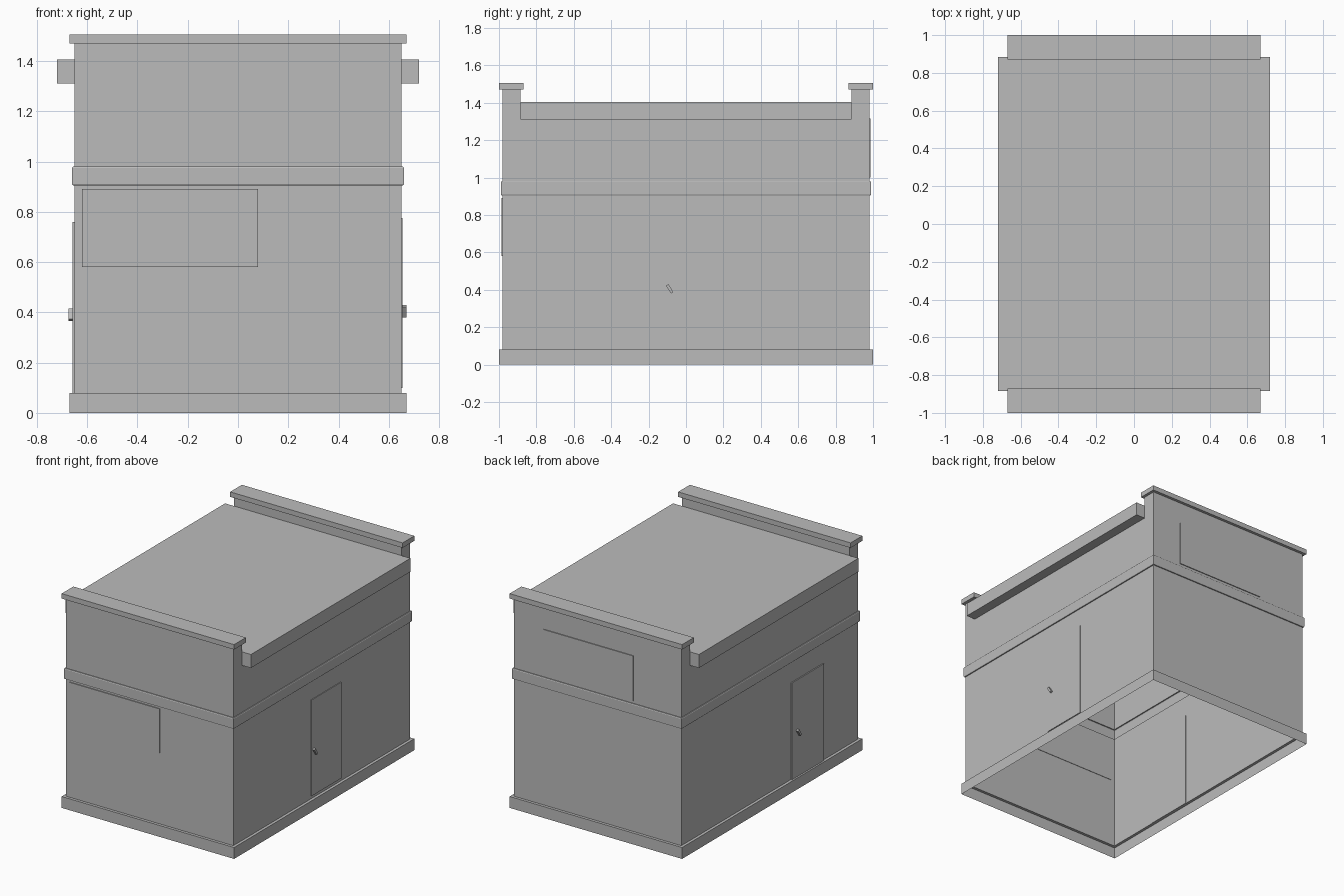
import bpy
import bmesh
import math
from mathutils import Matrix, Vector

old = bpy.data.objects.get("Cube")
if old:
    bpy.data.objects.remove(old, do_unlink=True)

# Single flat colour
grey = bpy.data.materials.new("plain_grey")
grey.use_nodes = True
grey.diffuse_color = (0.5, 0.5, 0.5, 1)
grey.node_tree.nodes["Principled BSDF"].inputs["Base Color"].default_value = (0.5, 0.5, 0.5, 1)


def finish(name, bm):
    mesh = bpy.data.meshes.new(name)
    bm.to_mesh(mesh)
    bm.free()
    mesh.materials.append(grey)
    obj = bpy.data.objects.new(name, mesh)
    bpy.context.collection.objects.link(obj)
    return obj


def box(name, low, high, tilt=0):
    """Box between two corners, optionally tilted about its own x axis."""
    low, high = Vector(low), Vector(high)
    bm = bmesh.new()
    bmesh.ops.create_cube(bm, size=1)
    place = (Matrix.Translation((low + high) / 2) @ Matrix.Rotation(tilt, 4, "X")
             @ Matrix.Diagonal((*(high - low), 1)))
    bm.transform(place)
    return finish(name, bm)


def shell(name, profile):
    """Open rectangular shell lofted through (outset, height) steps."""
    bm = bmesh.new()
    rings = []
    for out, z in profile:
        x, y = WALL_X + out, WALL_Y + out
        rings.append([bm.verts.new((sx * x, sy * y, z))
                      for sx, sy in ((-1, -1), (1, -1), (1, 1), (-1, 1))])
    for a, b in zip(rings, rings[1:]):
        for i in range(4):
            j = (i + 1) % 4
            bm.faces.new((a[i], a[j], b[j], b[i]))
    return finish(name, bm)


WALL_X, WALL_Y = 0.65, 0.98
EAVES, ROOF_END = 1.31, 0.885

# Walls with base skirt and floor band, hollow and open underneath
shell("walls", [(0.02, 0), (0.02, 0.08), (0, 0.08), (0, 0.905), (0.007, 0.905),
                (0.01, 0.91), (0.01, 0.975), (0.007, 0.98), (0, 0.98), (0, EAVES)])

# Overhanging flat roof
box("roof", (-0.72, -ROOF_END, EAVES), (0.72, ROOF_END, 1.405))

# End parapets with coping
for side, s in (("front", -1), ("back", 1)):
    y0, y1 = sorted((s * ROOF_END, s * WALL_Y))
    box(side + "_parapet", (-WALL_X, y0, EAVES), (WALL_X, y1, 1.47))
    y0, y1 = sorted((s * 0.87, s * 1.0))
    box(side + "_coping", (-0.67, y0, 1.47), (0.67, y1, 1.505))

# Wall panels
box("front_panel", (-0.62, -0.986, 0.58), (0.08, -0.977, 0.89))
box("back_panel", (-0.28, 0.977, 1.0), (0.42, 0.986, 1.315))

# Side doors and their slanted handles
box("left_door", (0.647, -0.12, 0.10), (0.655, 0.215, 0.775))
box("right_door", (-0.658, -0.59, 0.08), (-0.647, -0.235, 0.76))
box("left_handle", (0.65, -0.095, 0.38), (0.67, -0.08, 0.43), math.radians(33))
box("right_handle", (-0.675, -0.31, 0.365), (-0.65, -0.295, 0.415), math.radians(-33))
